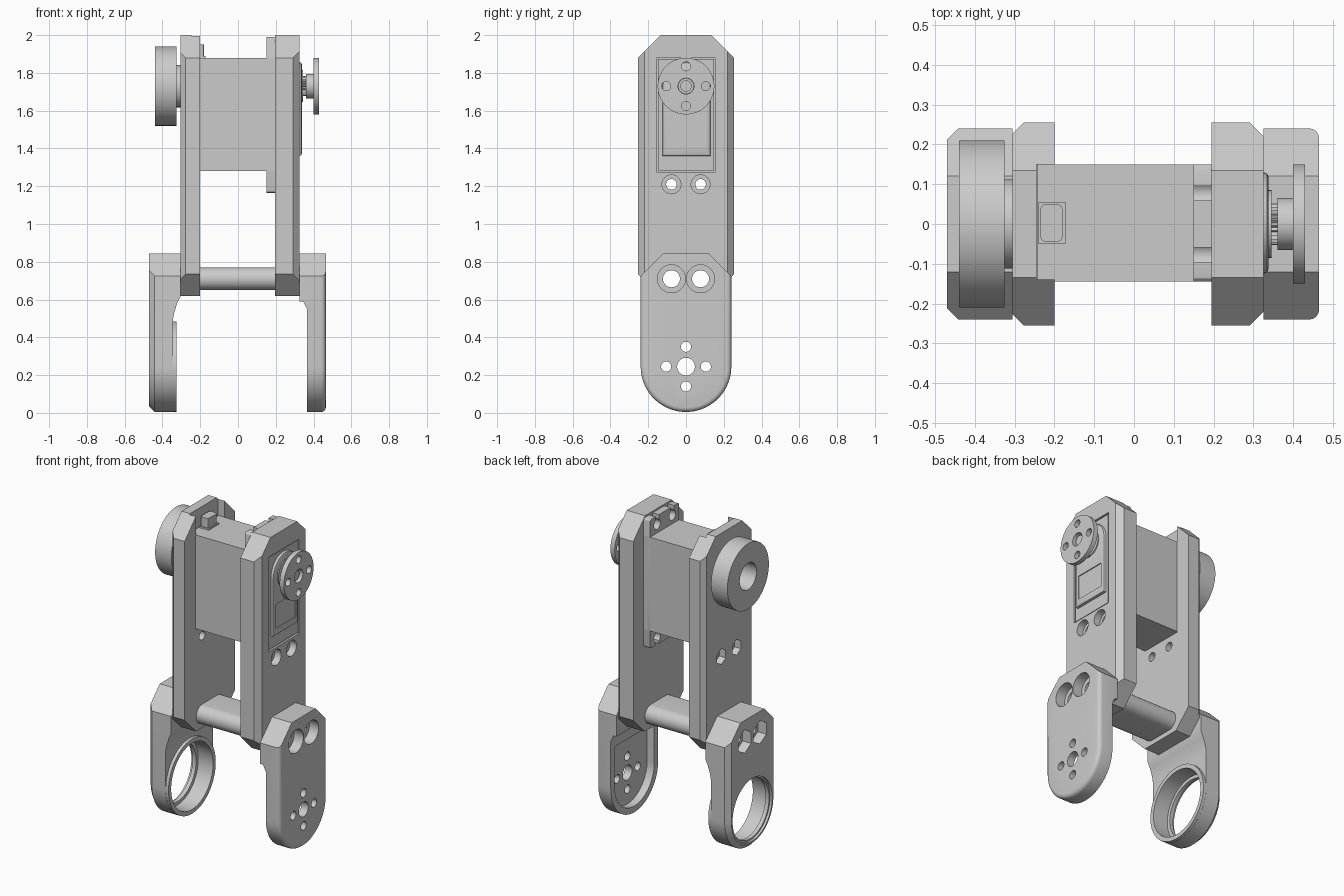
import bpy, bmesh, math
from mathutils import Vector

cube = bpy.data.objects.get("Cube")
if cube:
    bpy.data.objects.remove(cube, do_unlink=True)

grey = bpy.data.materials.new("light grey")
grey.use_nodes = True
grey.diffuse_color = (0.6, 0.6, 0.6, 1)
grey.node_tree.nodes["Principled BSDF"].inputs["Base Color"].default_value = (0.6, 0.6, 0.6, 1)


def prism(name, pts, a, b, axis="x", bevel=0, segments=1, pick=None):
    """Extrude a profile from a to b: (y, z) along x, or (x, z) along y."""
    bm = bmesh.new()
    place = (lambda p, t: (t, p[0], p[1])) if axis == "x" else (lambda p, t: (p[0], t, p[1]))
    near = [bm.verts.new(place(p, a)) for p in pts]
    far = [bm.verts.new(place(p, b)) for p in pts]
    bm.faces.new(near)
    bm.faces.new(far)
    for i in range(len(pts)):
        j = (i + 1) % len(pts)
        bm.faces.new((near[i], near[j], far[j], far[i]))
    bmesh.ops.recalc_face_normals(bm, faces=bm.faces)
    if bevel:
        edges = [e for e in bm.edges if pick(e.verts[0].co, e.verts[1].co)]
        bmesh.ops.bevel(bm, geom=edges, offset=bevel, segments=segments,
                        profile=0.5, affect="EDGES")
    mesh = bpy.data.meshes.new(name)
    bm.to_mesh(mesh)
    bm.free()
    mesh.materials.append(grey)
    obj = bpy.data.objects.new(name, mesh)
    bpy.context.collection.objects.link(obj)
    return obj


def circle(y, z, r, n=48, start=0.0, sweep=2 * math.pi):
    return [(y + r * math.cos(start + sweep * i / n), z + r * math.sin(start + sweep * i / n))
            for i in range(n)]


def rect(y0, y1, z0, z1):
    return [(y0, z0), (y1, z0), (y1, z1), (y0, z1)]


def u_shape(r, cz, top, n=40):
    """Straight sides with a half-round bottom."""
    arc = [(r * math.cos(math.pi + math.pi * i / n), cz + r * math.sin(math.pi + math.pi * i / n))
           for i in range(n + 1)]
    return arc + [(r, top), (-r, top)]


def cut(target, pts, a, b, axis="x"):
    cutter = prism("cutter", pts, a, b, axis)
    cutter.hide_render = True
    mod = target.modifiers.new("cut", "BOOLEAN")
    mod.operation, mod.solver, mod.object = "DIFFERENCE", "EXACT", cutter
    bpy.context.view_layer.objects.active = target
    bpy.ops.object.modifier_apply(modifier=mod.name)
    bpy.data.objects.remove(cutter, do_unlink=True)


def outer(x, low=-1, high=3):
    """Choose edges on the plane x whose middle lies between two heights."""
    return lambda p, q: (abs(p.x - x) < 1e-4 and abs(q.x - x) < 1e-4
                         and low < (p.z + q.z) / 2 < high)


AXLE, FOOT = 1.73, 0.245
BOLTS = (-0.077, 0.077)

# Tall side plates with clipped corners and chamfered outer uprights
outline = [(-0.14, 0.62), (0.14, 0.62), (0.255, 0.735), (0.255, 1.88),
           (0.135, 2.0), (-0.135, 2.0), (-0.255, 1.88), (-0.255, 0.735)]
upright = lambda x: (lambda p, q: outer(x)(p, q) and abs(p.y - q.y) < 1e-4)
left_plate = prism("left_side_plate", outline, 0.195, 0.325, bevel=0.034, pick=upright(0.325))
right_plate = prism("right_side_plate", outline, -0.305, -0.2, bevel=0.028, pick=upright(-0.305))
cut(left_plate, rect(-0.155, 0.155, 1.275, 1.88), 0.31, 0.4)
cut(right_plate, rect(-0.14, 0.15, 1.275, 2.1), -0.245, -0.1)
for y in BOLTS:
    cut(left_plate, circle(y, 1.21, 0.028, 24), 0.1, 0.4)
    cut(left_plate, circle(y, 1.21, 0.05, 32), 0.28, 0.4)
    cut(right_plate, circle(y, 1.21, 0.028, 24), -0.4, -0.1)
    cut(right_plate, circle(y, 1.21, 0.05, 6, math.pi / 2), -0.4, -0.26)
    for plate in (left_plate, right_plate):
        cut(plate, circle(y, 0.71, 0.045, 32), -0.5, 0.5)

# Cross spacer between the plates
r, n = 0.06, 20
stadium = (circle(0.077, 0.71, r, n, -math.pi / 2, math.pi)
           + [(0.077, 0.77)] + circle(-0.077, 0.71, r, n, math.pi / 2, math.pi) + [(-0.077, 0.65)])
spacer = prism("cross_spacer", stadium, -0.2, 0.195)
for y in BOLTS:
    cut(spacer, circle(y, 0.71, 0.045, 32), -0.5, 0.5)

# Motor case, mounting ears and cable plug
prism("motor_case", rect(-0.145, 0.15, 1.28, 1.88), -0.243, 0.2)
ears = prism("motor_ears", rect(-0.145, 0.15, 1.165, 1.99), 0.15, 0.196,
             bevel=0.015, segments=3,
             pick=lambda p, q: abs(p.x - q.x) > 0.01)
for y in BOLTS:
    for z, tip in ((1.21, 1.1), (1.935, 2.05)):
        cut(ears, circle(y, z, 0.032, 24), 0.1, 0.3)
        cut(ears, rect(y - 0.018, y + 0.018, min(z, tip), max(z, tip)), 0.1, 0.3)
prism("cable_plug", rect(-0.045, 0.05, 1.87, 1.95), -0.235, -0.18, bevel=0.012, segments=2,
      pick=lambda p, q: abs(p.z - q.z) > 0.01)
prism("cable_plug_base", rect(-0.05, 0.055, 1.87, 1.89), -0.24, -0.172)

# Motor output face: flush panel, raised gearbox cover, sunk label
prism("motor_panel", rect(-0.148, 0.148, 1.282, 1.873), 0.3, 0.32)
cover_shape = ([(-0.125, 1.36), (0.13, 1.36)]
               + circle(0.0025, AXLE, 0.1275, 24, 0, math.pi) + [(-0.125, AXLE)])
cover = prism("gearbox_cover", cover_shape, 0.315, 0.338, bevel=0.012, segments=2,
              pick=outer(0.338))
cut(cover, rect(-0.1, 0.105, 1.405, 1.56), 0.332, 0.4)

# Output shaft with teeth, hub and horn disc
teeth = [(rad * math.cos(math.tau * i / 50), AXLE + rad * math.sin(math.tau * i / 50))
         for i, rad in enumerate([0.046, 0.053] * 25)]
prism("shaft_collar", circle(0, AXLE, 0.085), 0.33, 0.345)
shaft = prism("toothed_shaft", teeth, 0.34, 0.365)
hub = prism("horn_hub", circle(0, AXLE, 0.065), 0.36, 0.402)
horn = prism("horn_disc", circle(0, AXLE, 0.15, 64), 0.4, 0.43)
cut(hub, circle(0, AXLE, 0.04, 32), 0.375, 0.5)
cut(horn, circle(0, AXLE, 0.042, 32), 0.3, 0.5)
prism("horn_screw", circle(0, AXLE, 0.03, 32), 0.37, 0.415)
SPOKES = ((0.105, 0), (-0.105, 0), (0, 0.105), (0, -0.105))
for dy, dz in SPOKES:
    cut(horn, circle(dy, AXLE + dz, 0.024, 24), 0.3, 0.5)

# Bearing on the opposite side
bearing = prism("bearing", circle(0, AXLE, 0.21, 80), -0.44, -0.325)
cut(bearing, circle(0, AXLE, 0.085), -0.5, -0.3)
prism("bearing_boss", circle(0, AXLE, 0.112), -0.326, -0.3)

# Lower legs: half-round feet and clipped tops
leg_shape = u_shape(0.24, FOOT, 0.725)[:-2] + [(0.24, 0.725), (0.12, 0.845),
                                               (-0.12, 0.845), (-0.24, 0.725)]
left_leg = prism("left_leg", leg_shape, 0.325, 0.465, bevel=0.024, segments=4,
                 pick=outer(0.465, high=0.73))
right_leg = prism("right_leg", leg_shape, -0.47, -0.305, bevel=0.028,
                  pick=outer(-0.47, high=0.73))

# Thin the legs below their mounting blocks
cut(left_leg, [(0.2, -0.1), (0.365, -0.1), (0.365, 0.55), (0.345, 0.59), (0.2, 0.597)],
    -0.5, 0.5, "y")
cut(right_leg, [(-0.2, -0.1), (-0.345, -0.1), (-0.345, 0.49), (-0.338, 0.53),
                (-0.322, 0.58), (-0.305, 0.615), (-0.2, 0.62)], -0.5, 0.5, "y")

# Horn socket and holes in the left leg
cut(left_leg, u_shape(0.2, FOOT, 0.5), 0.3, 0.415)
cut(left_leg, circle(0, FOOT, 0.047, 32), 0.2, 0.6)
for dy, dz in SPOKES:
    cut(left_leg, circle(dy, FOOT + dz, 0.027, 24), 0.2, 0.6)

# Bearing ring in the right leg
ring = prism("bearing_ring", circle(0, FOOT, 0.239, 80), -0.36, -0.325)
cut(ring, circle(0, FOOT, 0.212, 64), -0.6, -0.2)
cut(right_leg, circle(0, FOOT, 0.19, 64), -0.6, -0.2)
cut(right_leg, circle(0, FOOT, 0.212, 64), -0.43, -0.2)
cut(right_leg, circle(0, FOOT, 0.2, 64), -0.6, -0.455)

# Leg bolts: round counterbores on one side, hexagonal nut pockets on the other
for y in BOLTS:
    cut(left_leg, circle(y, 0.71, 0.045, 32), 0.2, 0.6)
    cut(left_leg, circle(y, 0.71, 0.074, 40), 0.4, 0.6)
    cut(right_leg, circle(y, 0.71, 0.045, 32), -0.6, -0.2)
    cut(right_leg, circle(y, 0.71, 0.074, 6, math.pi / 2), -0.6, -0.41)

# Smooth the round parts and keep the edges sharp
for obj in bpy.context.collection.objects:
    if obj.type == "MESH" and obj.data.materials and obj.data.materials[0] == grey:
        bpy.ops.object.select_all(action="DESELECT")
        obj.select_set(True)
        bpy.context.view_layer.objects.active = obj
        bpy.ops.object.shade_smooth_by_angle(angle=math.radians(28))
